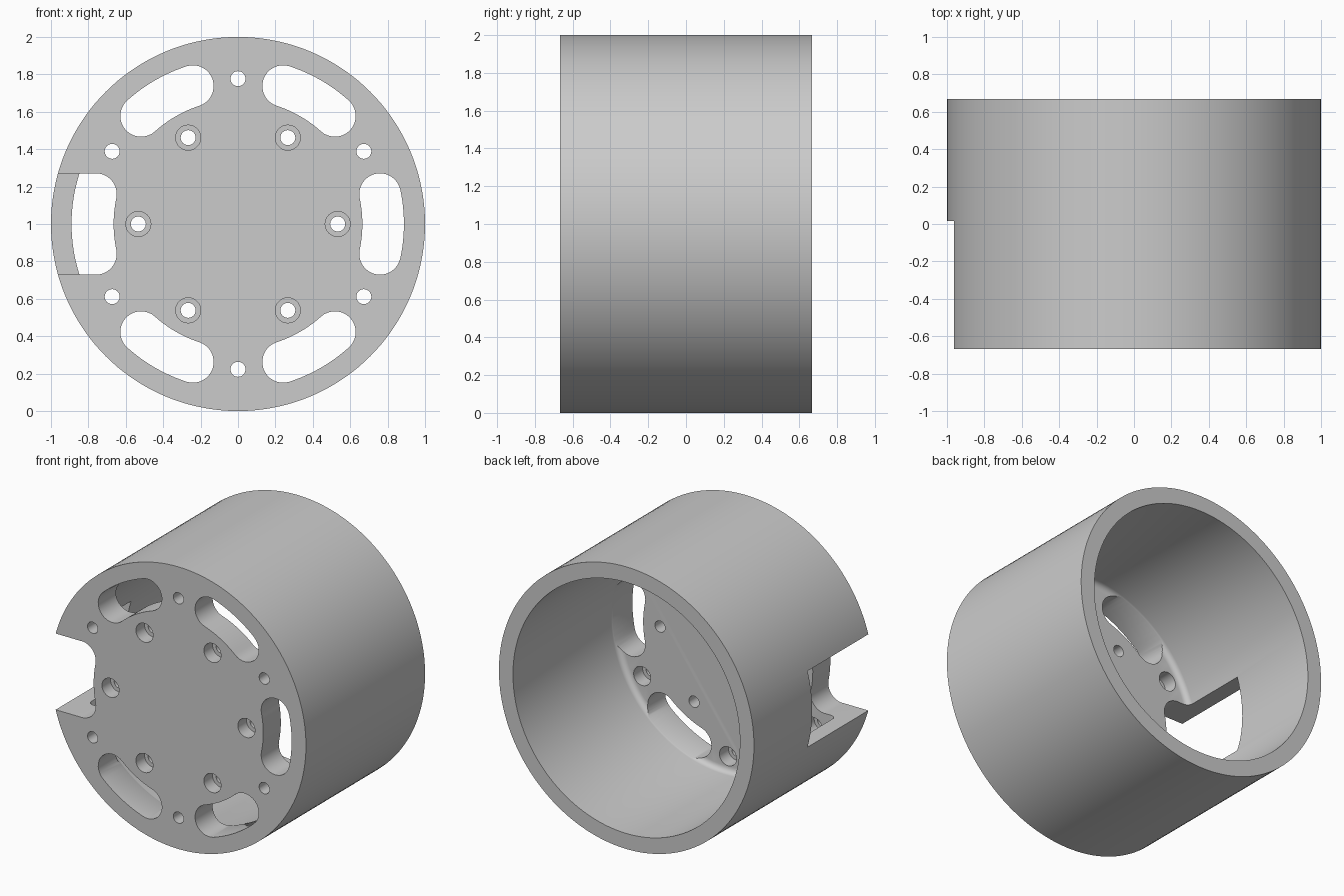
import bpy, bmesh
from math import sin, cos, pi, radians
from mathutils import Matrix, Vector

old = bpy.data.objects.get("Cube")
if old:
    bpy.data.objects.remove(old, do_unlink=True)

HALF = 0.667            # half length along y
FLOOR = -0.47           # inner side of the end plate
BORE = 0.89
FILLET = 0.04
SLOT_R, SLOT_W, SLOT_A = 0.776, 0.111, radians(11.9)


def polar(r, a, centre=(0, 0)):
    return centre[0] + r * cos(a), centre[1] + r * sin(a)


def arc(r, a0, a1, n, centre=(0, 0)):
    return [polar(r, a0 + (a1 - a0) * i / n, centre) for i in range(n + 1)]


def lathe(bm, profile, centre=(0, 0), steps=32):
    """Spin an (r, y) profile, open on the axis, around a y-parallel line."""
    rings = []
    for r, y in profile:
        pts = [polar(r, 2 * pi * i / steps, centre) for i in range(steps)]
        rings.append([bm.verts.new((x, y, z)) for x, z in pts])
    for a, b in zip(rings, rings[1:]):
        for i in range(steps):
            j = (i + 1) % steps
            bm.faces.new((a[i], a[j], b[j], b[i]))
    bm.faces.new(rings[0])
    bm.faces.new(rings[-1])


def prism(bm, outline, y0, y1):
    """Extrude an (x, z) outline along y."""
    face = bm.faces.new([bm.verts.new((x, y0, z)) for x, z in outline])
    new = bmesh.ops.extrude_face_region(bm, geom=[face])["geom"]
    verts = [v for v in new if isinstance(v, bmesh.types.BMVert)]
    bmesh.ops.translate(bm, vec=Vector((0, y1 - y0, 0)), verts=verts)


def finish(bm, name):
    bmesh.ops.recalc_face_normals(bm, faces=bm.faces)
    mesh = bpy.data.meshes.new(name)
    bm.to_mesh(mesh)
    bm.free()
    obj = bpy.data.objects.new(name, mesh)
    bpy.context.collection.objects.link(obj)
    return obj


# Cup body: outer wall, open back rim, bore with a filleted floor
bm = bmesh.new()
fillet = arc(FILLET, 0, -pi / 2, 5, (BORE - FILLET, FLOOR + FILLET))
lathe(bm, [(1, -HALF), (1, HALF), (BORE, HALF)] + fillet, steps=144)
body = finish(bm, "motor_housing")

# Cutter: curved slots and stepped screw holes in the end plate
bm = bmesh.new()
for k in range(6):
    mid = k * pi / 3
    lo, hi = mid - SLOT_A, mid + SLOT_A
    outline = arc(SLOT_R + SLOT_W, lo, hi, 12)
    outline += arc(SLOT_W, hi, hi + pi, 16, polar(SLOT_R, hi))[1:-1]
    outline += arc(SLOT_R - SLOT_W, hi, lo, 12)
    outline += arc(SLOT_W, lo + pi, lo + 2 * pi, 16, polar(SLOT_R, lo))[1:-1]
    prism(bm, outline, -0.8, FLOOR + 0.07)
    # Inner holes are counterbored from the front, outer ones from inside
    lathe(bm, [(0.067, -0.8), (0.067, -0.57), (0.04, -0.57), (0.04, -0.4)],
          polar(0.533, mid))
    lathe(bm, [(0.04, -0.8), (0.04, -0.57), (0.067, -0.57), (0.067, -0.4)],
          polar(0.777, mid + pi / 6))
holes = finish(bm, "hole_cutter")

# Cutter: side notch opening one slot through the wall
bm = bmesh.new()
prism(bm, [(-1.2, -0.27), (-0.757, -0.27), (-0.757, 0.27), (-1.2, 0.27)], -0.8, 0.015)
notch = finish(bm, "notch_cutter")

# Apply the cuts and discard the cutters
for cutter in (holes, notch):
    cutter.hide_render = True
    mod = body.modifiers.new(cutter.name, "BOOLEAN")
    mod.operation = "DIFFERENCE"
    mod.solver = "EXACT"
    mod.object = cutter
bpy.context.view_layer.update()
graph = bpy.context.evaluated_depsgraph_get()
cut_mesh = bpy.data.meshes.new_from_object(body.evaluated_get(graph))
body.modifiers.clear()
body.data = cut_mesh
for cutter in (holes, notch):
    bpy.data.objects.remove(cutter, do_unlink=True)

# Stand on the ground
body.data.transform(Matrix.Translation((0, 0, 1)))

# Plain grey finish
grey = bpy.data.materials.new("plain_grey")
grey.use_nodes = True
colour = (0.6, 0.6, 0.6, 1)
grey.diffuse_color = colour
grey.node_tree.nodes["Principled BSDF"].inputs["Base Color"].default_value = colour
body.data.materials.clear()
body.data.materials.append(grey)

bpy.ops.object.select_all(action="DESELECT")
body.select_set(True)
bpy.context.view_layer.objects.active = body
bpy.ops.object.shade_smooth_by_angle(angle=radians(30))
